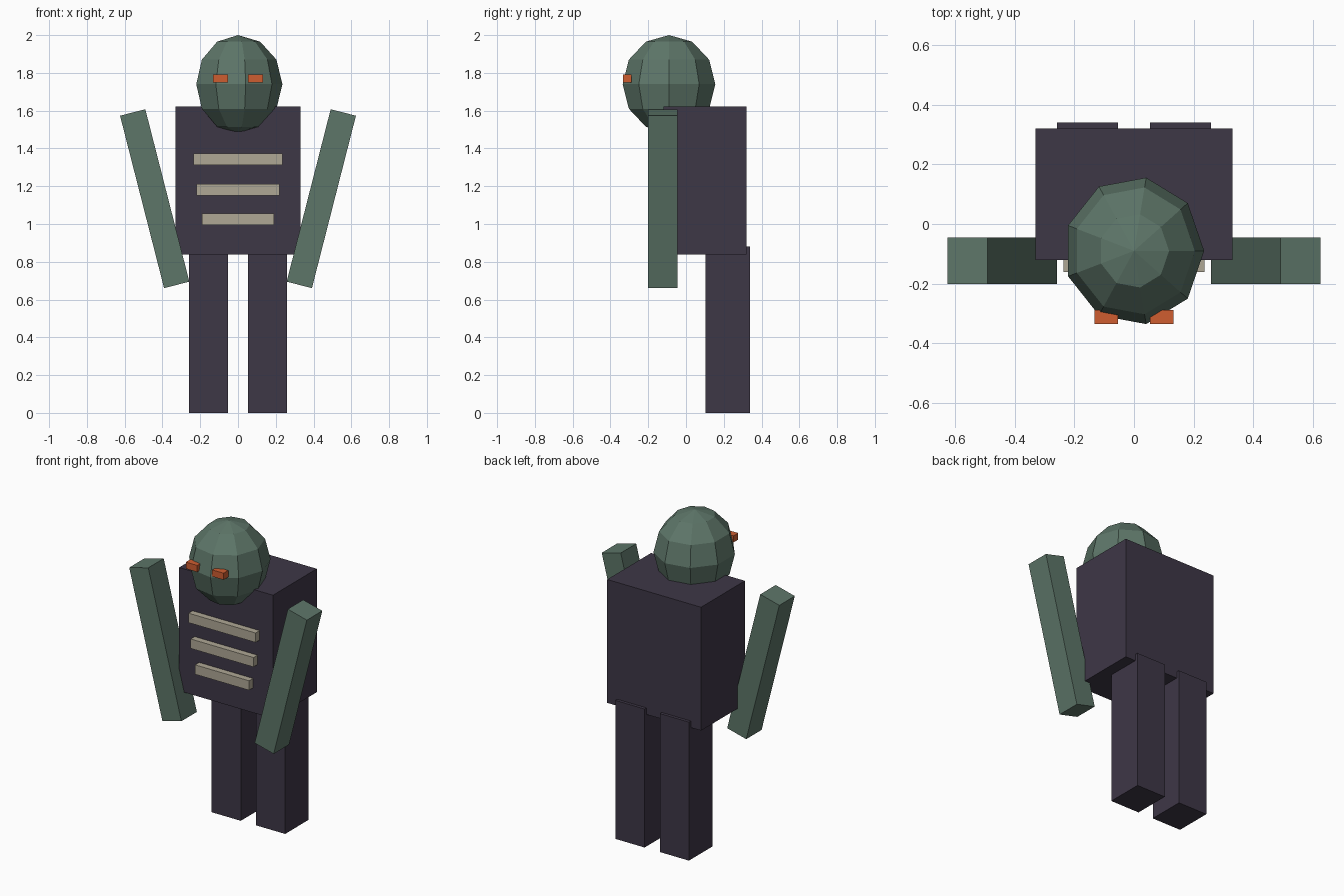
import bpy, bmesh, math
from mathutils import Matrix, Vector

default = bpy.data.objects.get("Cube")
if default:
    bpy.data.objects.remove(default, do_unlink=True)


def material(name, rgb):
    mat = bpy.data.materials.new(name)
    mat.use_nodes = True
    mat.diffuse_color = (*rgb, 1)
    mat.node_tree.nodes["Principled BSDF"].inputs["Base Color"].default_value = (*rgb, 1)
    return mat


green = material("moss green", (0.11, 0.18, 0.14))
purple = material("dark purple", (0.048, 0.038, 0.062))
orange = material("glowing orange", (0.62, 0.11, 0.03))
bone = material("bone", (0.43, 0.39, 0.30))


def finish(name, bm, mat, location, tilt=0):
    bmesh.ops.recalc_face_normals(bm, faces=bm.faces)
    mesh = bpy.data.meshes.new(name)
    bm.to_mesh(mesh)
    bm.free()
    mesh.materials.append(mat)
    obj = bpy.data.objects.new(name, mesh)
    obj.location = location
    obj.rotation_euler.y = tilt
    bpy.context.collection.objects.link(obj)
    return obj


def box(name, mat, center, size, tilt=0):
    bm = bmesh.new()
    bmesh.ops.create_cube(bm, size=1, matrix=Matrix.Diagonal((*size, 1)))
    return finish(name, bm, mat, center, tilt)


def faceted_ball(name, mat, center, radii, segments, rings):
    # Half-circle profile spun around z, starting on the +x side
    bm = bmesh.new()
    profile = [bm.verts.new((math.sin(math.pi * i / rings), 0, math.cos(math.pi * i / rings)))
               for i in range(rings + 1)]
    edges = [bm.edges.new(pair) for pair in zip(profile, profile[1:])]
    bmesh.ops.spin(bm, geom=profile + edges, cent=(0, 0, 0), axis=(0, 0, 1),
                   angle=math.tau, steps=segments, use_duplicate=False)
    bmesh.ops.remove_doubles(bm, verts=bm.verts, dist=0.001)
    bmesh.ops.scale(bm, vec=Vector(radii), verts=bm.verts)
    return finish(name, bm, mat, center)


# Body and head
box("torso", purple, (0, 0.10, 1.23), (0.66, 0.44, 0.784))
faceted_ball("head", green, (0, -0.09, 1.74), (0.235, 0.249, 0.26), 9, 6)

# Rib bars across the chest, narrowing downwards
for label, z, width in (("upper", 1.342, 0.472), ("middle", 1.182, 0.442), ("lower", 1.026, 0.38)):
    box(label + "_rib", bone, (0, -0.135, z), (width, 0.05, 0.06))

# Paired limbs and eyes
for side, s in (("left", 1), ("right", -1)):
    box(side + "_arm", green, (s * 0.441, -0.123, 1.134), (0.138, 0.155, 0.942), s * 0.25)
    box(side + "_leg", purple, (s * 0.156, 0.222, 0.44), (0.205, 0.235, 0.88))
    box(side + "_eye", orange, (s * 0.093, -0.311, 1.77), (0.08, 0.047, 0.042))
